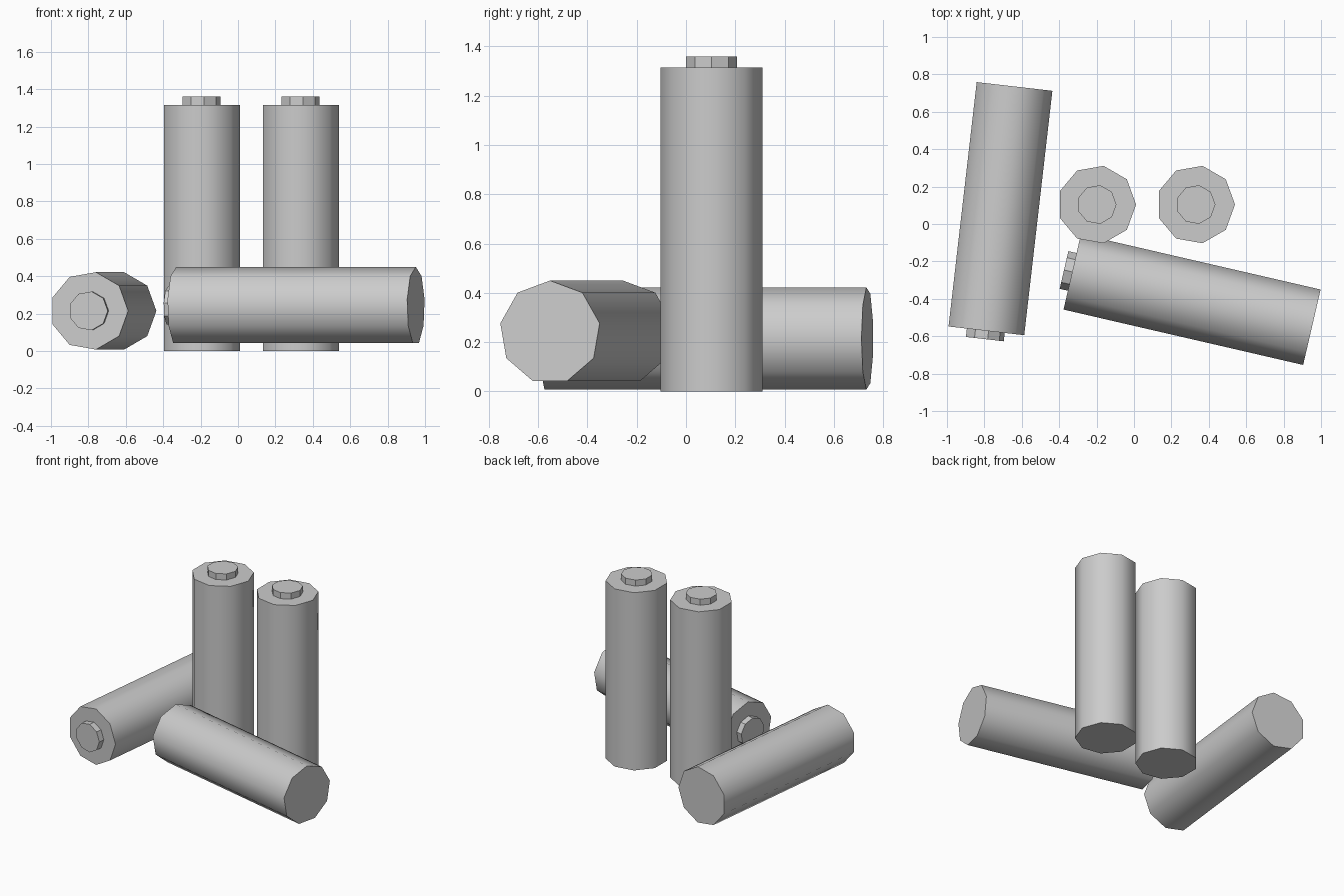
import bpy
import bmesh
from math import cos, sin, tau
from mathutils import Matrix, Vector

cube = bpy.data.objects.get("Cube")
if cube:
    bpy.data.objects.remove(cube, do_unlink=True)

SIDES = 9
# radius and height of each ring: case bottom, case top, terminal base, terminal top
PROFILE = [(0.21, 0.0), (0.21, 1.315), (0.105, 1.315), (0.105, 1.36)]

grey = bpy.data.materials.new("battery_grey")
grey.use_nodes = True
colour = (0.6, 0.6, 0.6, 1.0)
grey.diffuse_color = colour
grey.node_tree.nodes["Principled BSDF"].inputs["Base Color"].default_value = colour


def battery_mesh():
    """Nine-sided case with a raised terminal; only the case wall is smooth."""
    bm = bmesh.new()
    rings = []
    for radius, height in PROFILE:
        rings.append([bm.verts.new((radius * cos(tau * i / SIDES),
                                    radius * sin(tau * i / SIDES), height))
                      for i in range(SIDES)])
    for level, (low, high) in enumerate(zip(rings, rings[1:])):
        for i in range(SIDES):
            j = (i + 1) % SIDES
            face = bm.faces.new((low[i], low[j], high[j], high[i]))
            face.smooth = level == 0
    bm.faces.new(rings[0][::-1])
    bm.faces.new(rings[-1])
    # keep both case rims crisp
    for edge in bm.edges:
        if len({f.smooth for f in edge.link_faces}) > 1:
            edge.smooth = False
    mesh = bpy.data.meshes.new("battery")
    bm.to_mesh(mesh)
    bm.free()
    mesh.materials.append(grey)
    return mesh


def place(name, mesh, base, axis, corner):
    """Stand a battery on its base point, along axis, with one corner turned to a direction."""
    z = Vector(axis).normalized()
    x = Vector(corner)
    x = (x - z * x.dot(z)).normalized()
    turn = Matrix((x, z.cross(x), z)).transposed().to_4x4()
    ob = bpy.data.objects.new(name, mesh)
    ob.matrix_world = Matrix.Translation(base) @ turn
    bpy.context.collection.objects.link(ob)


battery = battery_mesh()

# Upright pair
place("standing_battery_right", battery, (-0.199, 0.104, 0), (0, 0, 1), (1, 0, 0))
place("standing_battery_left", battery, (0.33, 0.104, 0), (0, 0, 1), (1, 0, 0))

# Lying pair
place("lying_battery_side", battery, (-0.645, 0.736, 0.215), (-0.15, -1.302, 0), (1, 0, 0))
place("lying_battery_front", battery, (0.951, -0.552, 0.24), (-0.974, 0.225, 0), (0, 0, 1))
